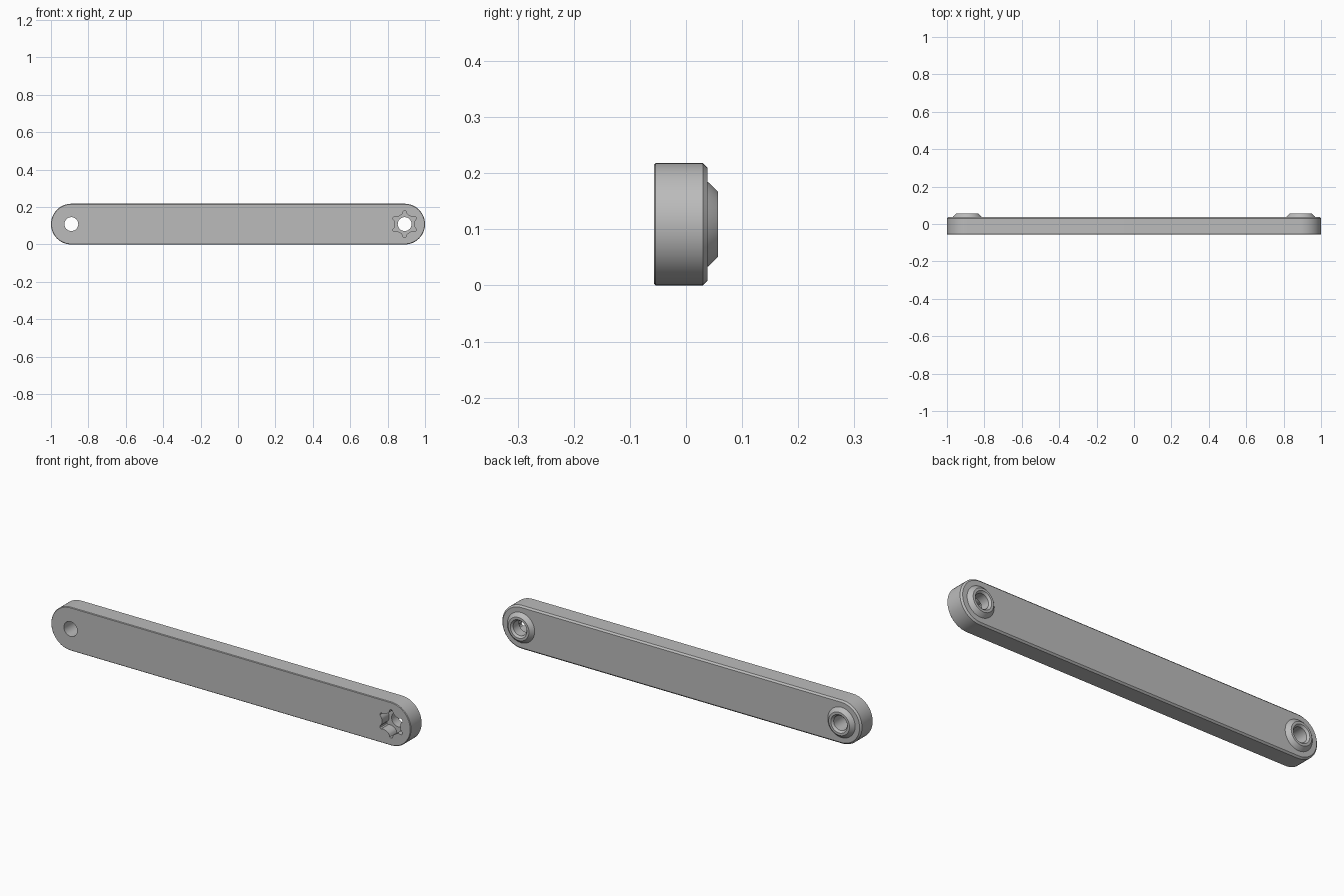
import bpy, bmesh
from math import sin, cos, pi, radians

cube = bpy.data.objects.get("Cube")
if cube:
    bpy.data.objects.remove(cube)

R = 0.109          # end radius, half the bar height
CX = 1 - R         # hole centre
FRONT, BACK, TIP = -0.057, 0.038, 0.057
HOLE, SEG = 0.037, 48

grey = bpy.data.materials.new("grey")
grey.use_nodes = True
colour = (0.5, 0.5, 0.5, 1)
grey.diffuse_color = colour
grey.node_tree.nodes["Principled BSDF"].inputs["Base Color"].default_value = colour


def loft(name, rings, caps=True):
    """Join successive closed rings of points with quads."""
    bm = bmesh.new()
    loops = [[bm.verts.new(p) for p in ring] for ring in rings]
    for a, b in zip(loops, loops[1:]):
        for i in range(len(a)):
            j = (i + 1) % len(a)
            bm.faces.new((a[i], a[j], b[j], b[i]))
    if caps:
        bm.faces.new(loops[0][::-1])
        bm.faces.new(loops[-1])
        bmesh.ops.recalc_face_normals(bm, faces=bm.faces)
    mesh = bpy.data.meshes.new(name)
    bm.to_mesh(mesh)
    bm.free()
    mesh.materials.append(grey)
    obj = bpy.data.objects.new(name, mesh)
    bpy.context.collection.objects.link(obj)
    return obj


def circle(x, r, y):
    return [(x + r * cos(2 * pi * i / SEG), y, R + r * sin(2 * pi * i / SEG))
            for i in range(SEG)]


def stadium(r, y):
    half = SEG // 2
    return [(side * (CX + r * cos(a)), y, R + side * r * sin(a))
            for side in (1, -1)
            for a in [pi * i / half - pi / 2 for i in range(half + 1)]]


def star(x, y):
    """Six narrow lobes joined by nearly straight flanks."""
    lobe = [(-18, 0.053), (-11, 0.058), (-6, 0.069), (0, 0.071),
            (6, 0.069), (11, 0.058), (18, 0.053), (30, 0.051)]
    return [(x + r * cos(radians(a + 30 + 60 * k)), y,
             R + r * sin(radians(a + 30 + 60 * k)))
            for k in range(6) for a, r in lobe]


def activate(obj):
    bpy.ops.object.select_all(action='DESELECT')
    obj.select_set(True)
    bpy.context.view_layer.objects.active = obj


def cut(obj, cutter):
    cutter.hide_render = True
    mod = obj.modifiers.new("cut", 'BOOLEAN')
    mod.operation = 'DIFFERENCE'
    mod.solver = 'EXACT'
    mod.object = cutter
    activate(obj)
    bpy.ops.object.modifier_apply(modifier=mod.name)
    bpy.data.objects.remove(cutter)


# Round-ended bar with a fine front bevel and a wider rear one
bar = loft("bar", [stadium(R - 0.003, FRONT), stadium(R, FRONT + 0.003),
                   stadium(R, BACK - 0.008), stadium(R - 0.008, BACK)])

# Through holes, and the lobed socket in the front
for x in (-CX, CX):
    cut(bar, loft("hole_cutter", [circle(x, HOLE, -0.2), circle(x, HOLE, 0.2)]))
cut(bar, loft("socket_cutter", [star(CX, -0.2), star(CX, 0.0)]))
parts = [bar]

# Tapered collars around the holes on the back
profile = [(0.076, BACK), (0.074, BACK + 0.003), (0.058, TIP), (0.046, TIP),
           (HOLE, TIP - 0.010), (HOLE, BACK)]
for name, x in (("left_collar", CX), ("right_collar", -CX)):
    collar = loft(name, [circle(x, r, y) for r, y in profile], caps=False)
    bm = bmesh.new()
    bm.from_mesh(collar.data)
    bmesh.ops.recalc_face_normals(bm, faces=bm.faces)
    # Outer flank must face away from the hole
    bm.faces.ensure_lookup_table()
    flank = bm.faces[0]
    if flank.normal.x * (flank.calc_center_median().x - x) < 0:
        bmesh.ops.reverse_faces(bm, faces=bm.faces)
    bm.to_mesh(collar.data)
    bm.free()
    parts.append(collar)

for part in parts:
    activate(part)
    bpy.ops.object.shade_smooth_by_angle(angle=radians(25))
